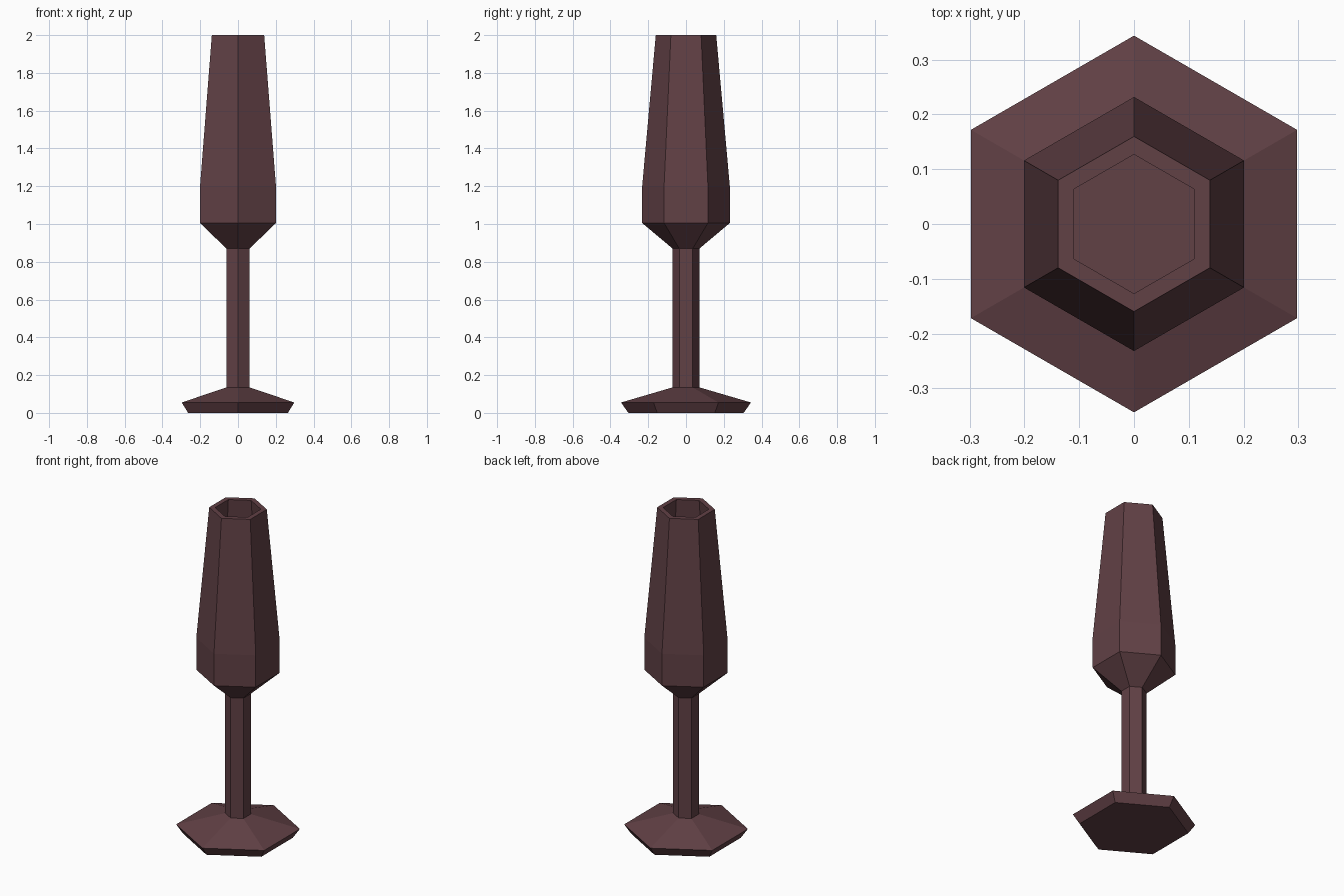
import bpy
import bmesh
from math import cos, sin, pi

SIDES = 6

cube = bpy.data.objects.get("Cube")
if cube:
    bpy.data.objects.remove(cube, do_unlink=True)

# Single flat colour
maroon = bpy.data.materials.new("dark maroon")
maroon.use_nodes = True
colour = (0.12, 0.052, 0.06, 1)
maroon.diffuse_color = colour
maroon.node_tree.nodes["Principled BSDF"].inputs["Base Color"].default_value = colour


def lathe(name, profile, cap_start=False, cap_end=False):
    """Six-sided turned part from (corner radius, height) pairs."""
    bm = bmesh.new()
    rings = []
    for r, z in profile:
        angles = [pi / 2 + 2 * pi * i / SIDES for i in range(SIDES)]
        rings.append([bm.verts.new((r * cos(a), r * sin(a), z)) for a in angles])
    for low, high in zip(rings, rings[1:]):
        for i in range(SIDES):
            j = (i + 1) % SIDES
            bm.faces.new((low[i], low[j], high[j], high[i]))
    if cap_start:
        bm.faces.new(rings[0][::-1])
    if cap_end:
        bm.faces.new(rings[-1])
    mesh = bpy.data.meshes.new(name)
    bm.to_mesh(mesh)
    bm.free()
    mesh.materials.append(maroon)
    obj = bpy.data.objects.new(name, mesh)
    bpy.context.collection.objects.link(obj)
    return obj


# Foot: undercut rim with a shallow cone rising to the stem
lathe("foot", [(0.305, 0), (0.344, 0.055), (0.071, 0.135)], cap_start=True)

# Stem
lathe("stem", [(0.071, 0.135), (0.071, 0.87)])

# Bowl: outer wall up to the rim, then inner wall down to a flat floor
lathe("bowl", [(0.071, 0.87), (0.232, 1.005), (0.232, 1.2), (0.16, 2.0),
               (0.127, 2.0), (0.199, 1.2), (0.199, 1.02)], cap_end=True)
